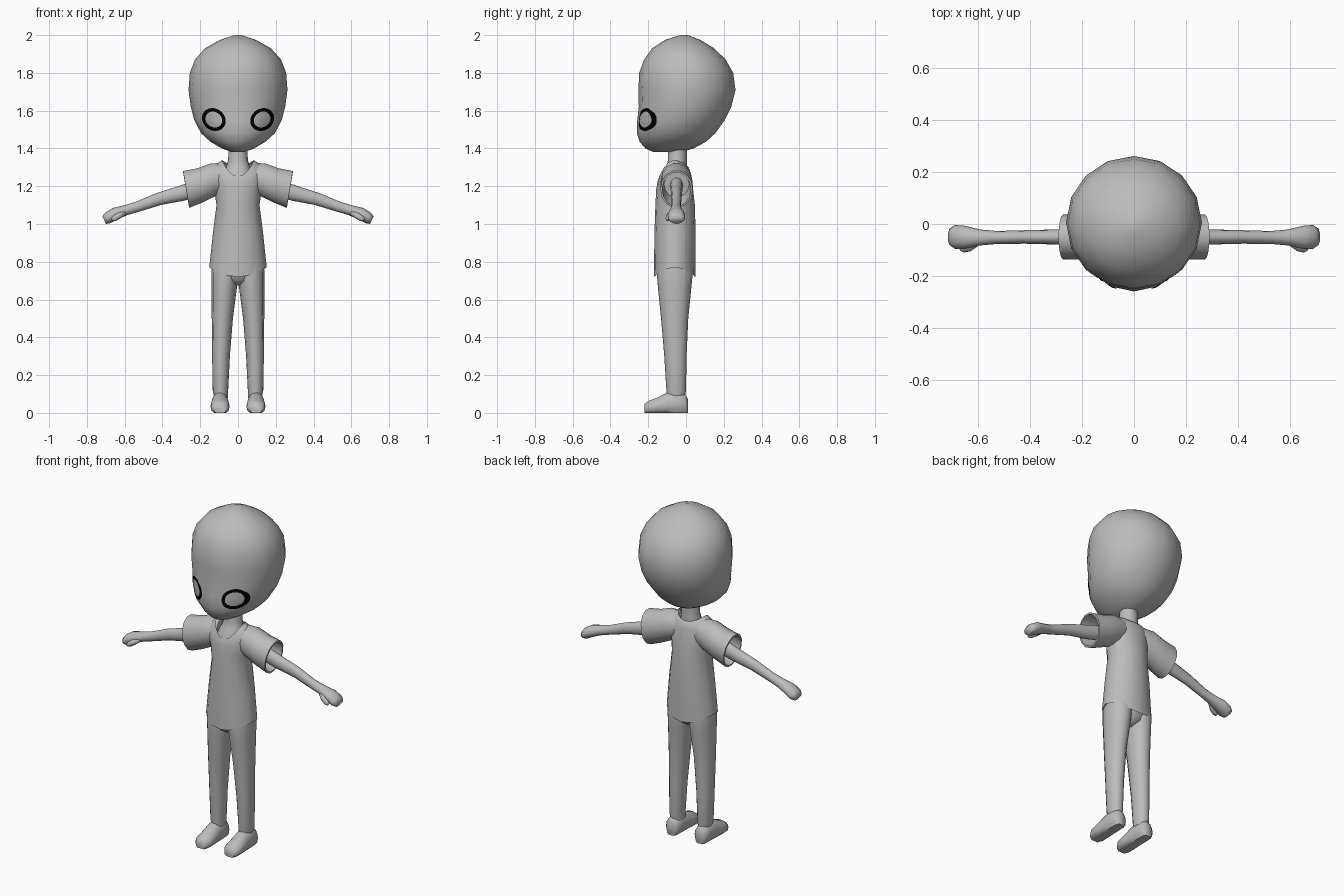
import bpy, bmesh, math
from mathutils import Vector
from mathutils.bvhtree import BVHTree

if "Cube" in bpy.data.objects:
    bpy.data.objects.remove(bpy.data.objects["Cube"], do_unlink=True)


def material(name, value):
    m = bpy.data.materials.new(name)
    m.use_nodes = True
    m.diffuse_color = (value, value, value, 1)
    m.node_tree.nodes["Principled BSDF"].inputs["Base Color"].default_value = (value, value, value, 1)
    return m


GREY = material("plain grey", 0.5)
BLACK = material("eye black", 0.0)


def ring(c, u, v, n):
    """Ellipse of n points around c with half axes u and v."""
    c, u, v = Vector(c), Vector(u), Vector(v)
    return [c + u * math.cos(2 * math.pi * i / n) + v * math.sin(2 * math.pi * i / n) for i in range(n)]


def loft(name, rings, mat=GREY, caps=(True, True), angle=50):
    """Skin a row of rings into one smooth object."""
    bm = bmesh.new()
    rows = [[bm.verts.new(p) for p in r] for r in rings]
    n = len(rows[0])
    for a, b in zip(rows, rows[1:]):
        for i in range(n):
            j = (i + 1) % n
            bm.faces.new((a[i], a[j], b[j], b[i]))
    for cap, row in zip(caps, (rows[0], rows[-1])):
        if cap:
            bm.faces.new(row)
    bmesh.ops.recalc_face_normals(bm, faces=bm.faces)
    me = bpy.data.meshes.new(name)
    bm.to_mesh(me)
    bm.free()
    me.materials.append(mat)
    ob = bpy.data.objects.new(name, me)
    bpy.context.collection.objects.link(ob)
    bpy.ops.object.select_all(action='DESELECT')
    ob.select_set(True)
    bpy.context.view_layer.objects.active = ob
    bpy.ops.object.shade_smooth_by_angle(angle=math.radians(angle))
    return ob


def level(z, front, back, w, n=16, dip_front=0, dip_back=0, x=0):
    """Horizontal ring, with its front and back optionally pulled down."""
    pts = ring((x, (front + back) / 2, z), (w, 0, 0), (0, (back - front) / 2, 0), n)
    for i, p in enumerate(pts):
        s = math.sin(2 * math.pi * i / n)
        p.z -= dip_front * max(0, -s) ** 2 + dip_back * max(0, s) ** 2
    return pts


# Head: large egg with a small chin and a full back
head = loft("head", [level(*r) for r in (
    (1.38, -.17, -.03, .03), (1.40, -.215, .04, .085), (1.435, -.245, .105, .145),
    (1.48, -.26, .155, .195), (1.55, -.258, .205, .232), (1.62, -.25, .24, .25),
    (1.71, -.252, .262, .262), (1.80, -.248, .25, .255), (1.87, -.222, .21, .228),
    (1.93, -.18, .15, .175), (1.975, -.11, .075, .095), (2.0, -.03, .01, .02))], angle=80)

# Neck flaring into the chest below the collar
loft("neck", [level(*r) for r in (
    (1.15, -.145, .02, .09), (1.25, -.138, .005, .085), (1.30, -.105, .004, .062),
    (1.34, -.095, .004, .052), (1.42, -.095, .004, .05))])

# Shirt body with a lining at the hem and a V collar
loft("shirt_body", [
    level(.80, -.155, .035, .135, 16, .04, .04),
    level(.775, -.163, .043, .143, 16, .05, .05),
    level(.77, -.17, .05, .152, 16, .05, .05),
    level(.95, -.167, .051, .133),
    level(1.10, -.162, .047, .114),
    level(1.18, -.158, .038, .125),
    level(1.265, -.152, .025, .145, 16, .05),
    level(1.31, -.148, .015, .125, 16, .075, .01),
    level(1.338, -.142, .006, .085, 16, .088, .03)], caps=(False, False), angle=75)

# Eye outlines are laid on the head
dg = bpy.context.evaluated_depsgraph_get()
surface = BVHTree.FromObject(head, dg)


def on_head(p):
    hit, normal, _, _ = surface.ray_cast(Vector((p.x, -1, p.z)), Vector((0, 1, 0)))
    return hit + Vector((0, -.004, 0))


for side, s in (("left", 1), ("right", -1)):
    eye = []
    for scale in (1, .85, .7):
        pts = ring((s * .128, 0, 1.553), (.063, 0, s * .008), (0, 0, .06), 32)
        c = Vector((s * .128, 0, 1.553))
        eye.append([on_head(c + (p - c) * scale) for p in pts])
    loft(side + "_eye_outline", eye, BLACK, caps=(False, False))

    # Sleeve: open cuff with an inner lining
    sleeve = [(.06, 1.25, .065, .075), (.13, 1.235, .083, .088), (.2, 1.205, .086, .092),
              (.274, 1.183, .086, .1), (.275, 1.183, .076, .09), (.17, 1.21, .066, .07)]
    loft(side + "_sleeve", [ring((s * x, -.05, z), (0, ry, 0), (s * rz * .17, 0, rz), 14)
                            for x, z, ry, rz in sleeve], caps=(True, True), angle=60)

    # Arm and mitten hand in one tapering run
    arm = [(.16, -.05, 1.205, .034, .045), (.3, -.05, 1.162, .029, .042), (.42, -.05, 1.132, .026, .034),
           (.53, -.052, 1.092, .025, .028), (.595, -.052, 1.073, .031, .028), (.65, -.051, 1.055, .044, .033),
           (.69, -.05, 1.032, .046, .031), (.708, -.05, 1.02, .034, .022)]
    loft(side + "_arm", [ring((s * x, y, z), (0, ry, 0), (s * rz * .42, 0, rz * .9), 12)
                         for x, y, z, ry, rz in arm], angle=70)
    thumb = [(.6, -.07, 1.063, .014), (.63, -.088, 1.045, .017), (.655, -.095, 1.028, .015),
             (.668, -.097, 1.02, .007)]
    loft(side + "_thumb", [ring((s * x, y, z), (0, r, 0), (s * r * .6, 0, r * .8), 8)
                           for x, y, z, r in thumb], angle=70)

    # Trouser leg
    leg = [(.08, -.1, -.005, .09, .036), (.12, -.104, 0, .093, .041), (.3, -.115, .003, .09, .047),
           (.5, -.132, .012, .083, .056), (.66, -.148, .028, .073, .067), (.74, -.155, .036, .069, .072),
           (.82, -.15, .03, .066, .066)]
    loft(side + "_leg", [level(z, f, b, w, 12, x=s * x) for z, f, b, x, w in leg], angle=70)

    # Shoe: rounded above, flat below
    shoe = [(.01, .026, .075), (-.005, .041, .1), (-.05, .044, .115), (-.1, .046, .108),
            (-.15, .051, .083), (-.195, .049, .066), (-.22, .032, .048)]
    rows = []
    for y, w, h in shoe:
        pts = ring((s * .095, y, h * .42), (w, 0, 0), (0, 0, h * .58), 14)
        for p in pts:
            p.z = max(p.z, 0)
        rows.append(pts)
    loft(side + "_shoe", rows, angle=55)

# Seat joining the legs under the hem
loft("seat", [level(*r) for r in (
    (.675, -.1, -.02, .02), (.70, -.14, .02, .08), (.75, -.155, .035, .13), (.82, -.152, .032, .125))])
